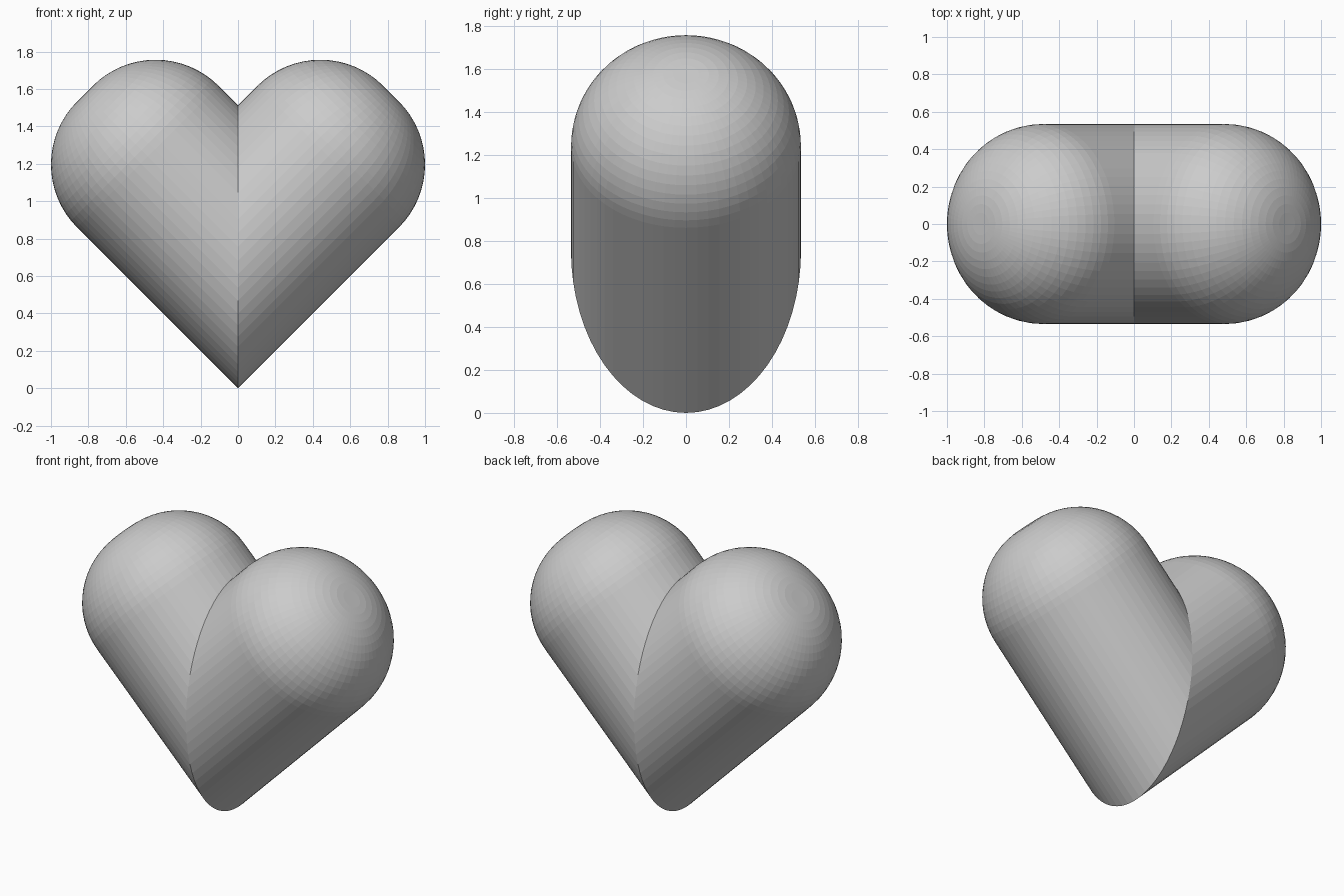
import bpy, bmesh, math
from mathutils import Matrix, Vector

if "Cube" in bpy.data.objects:
    bpy.data.objects.remove(bpy.data.objects["Cube"])

R = 0.535            # lobe radius
FLAT = 0.06          # small flat at the tip of each rounded end
B = R - FLAT         # rounding radius
SEG, RINGS = 64, 16
ax = 1 - R + 0.293 * FLAT
centre = Vector((ax, 0, ax + R * math.sqrt(2)))

# Round-ended cylinder along local z, open at the bottom
profile = [(R, -1.4)]
for i in range(RINGS + 1):
    a = math.pi / 2 * i / RINGS
    profile.append((FLAT + B * math.cos(a), B * math.sin(a)))

bm = bmesh.new()
rows = []
for r, z in profile:
    rows.append([bm.verts.new((r * math.cos(2 * math.pi * k / SEG),
                               r * math.sin(2 * math.pi * k / SEG), z))
                 for k in range(SEG)])
for lo, hi in zip(rows, rows[1:]):
    for k in range(SEG):
        n = (k + 1) % SEG
        bm.faces.new((lo[k], lo[n], hi[n], hi[k]))
bm.faces.new(rows[-1])

# Lean 45 degrees to the right, then trim at the centre plane
bm.transform(Matrix.Translation(centre) @ Matrix.Rotation(math.radians(45), 4, 'Y'))
bmesh.ops.bisect_plane(bm, geom=bm.verts[:] + bm.edges[:] + bm.faces[:], dist=1e-5,
                       plane_co=(0, 0, 0), plane_no=(1, 0, 0), clear_inner=True)

mesh = bpy.data.meshes.new("heart")
bm.to_mesh(mesh)
bm.free()
heart = bpy.data.objects.new("heart", mesh)
bpy.context.collection.objects.link(heart)

# Left lobe
mirror = heart.modifiers.new("mirror", 'MIRROR')
mirror.use_axis = (True, False, False)
mirror.merge_threshold = 0.0005
